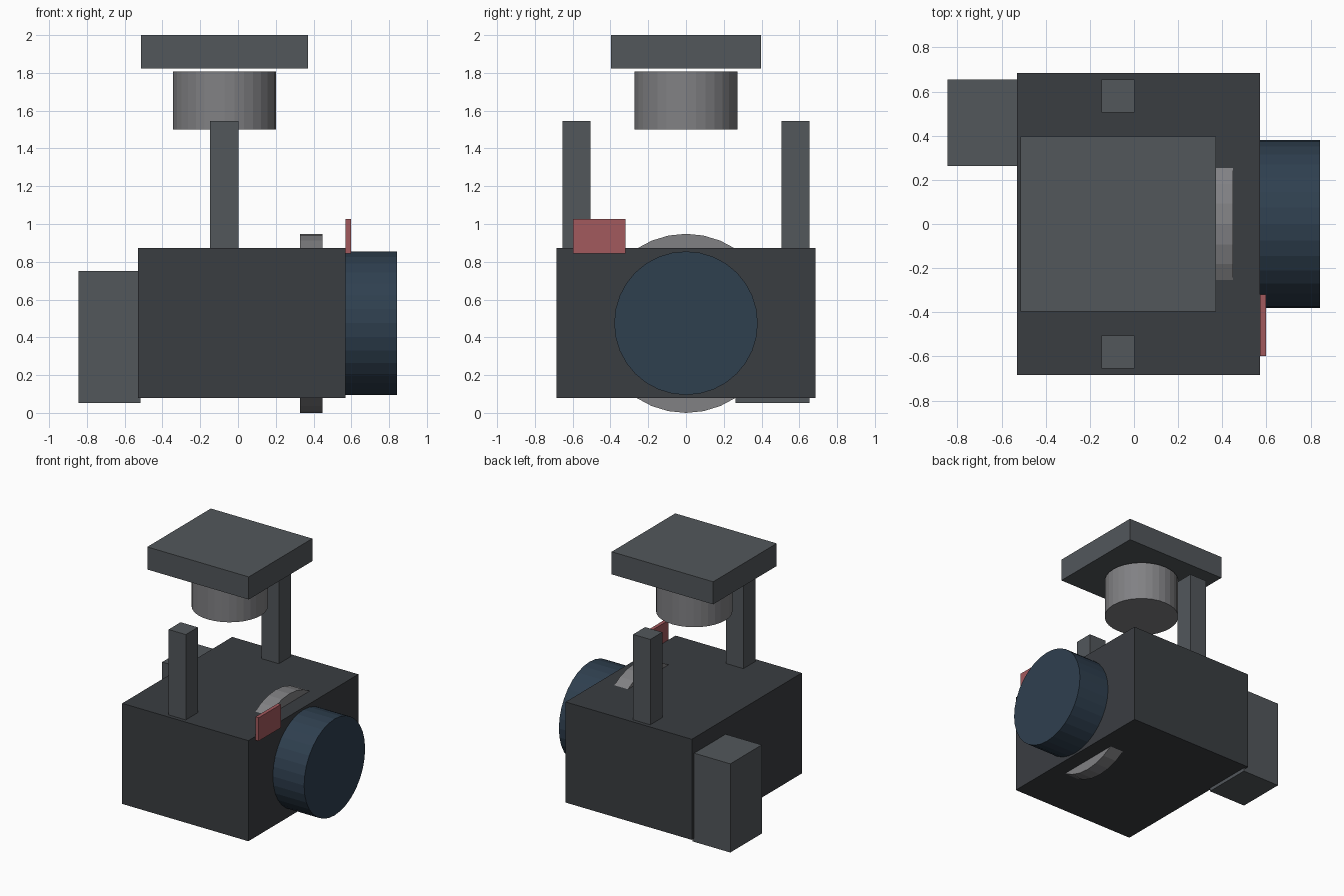
import bpy, bmesh, math
from mathutils import Matrix, Vector

if "Cube" in bpy.data.objects:
    bpy.data.objects.remove(bpy.data.objects["Cube"])


def material(name, rgb):
    m = bpy.data.materials.new(name)
    m.diffuse_color = (*rgb, 1)
    m.use_nodes = True
    m.node_tree.nodes["Principled BSDF"].inputs["Base Color"].default_value = m.diffuse_color
    return m


DARK = material("dark_housing", (0.042, 0.047, 0.053))
STEEL = material("steel", (0.085, 0.095, 0.105))
SILVER = material("silver", (0.22, 0.22, 0.23))
BLUE = material("blue_glass", (0.028, 0.05, 0.078))
RED = material("red_marker", (0.36, 0.10, 0.11))


def finish(name, bm, mat):
    me = bpy.data.meshes.new(name)
    bm.to_mesh(me)
    bm.free()
    me.materials.append(mat)
    ob = bpy.data.objects.new(name, me)
    bpy.context.collection.objects.link(ob)
    return ob


def box(name, x, y, z, mat):
    """Box from its (min, max) range on each axis."""
    bm = bmesh.new()
    size = Vector([b - a for a, b in (x, y, z)])
    mid = Vector([(a + b) / 2 for a, b in (x, y, z)])
    bmesh.ops.create_cube(bm, size=1, matrix=Matrix.Translation(mid) @ Matrix.Diagonal((*size, 1)))
    return finish(name, bm, mat)


def cylinder(name, centre, radius, depth, mat, along_x=False, sides=32):
    bm = bmesh.new()
    rot = Matrix.Rotation(math.pi / 2, 4, 'Y') if along_x else Matrix()
    bmesh.ops.create_cone(bm, cap_ends=True, segments=sides, radius1=radius, radius2=radius,
                          depth=depth, matrix=Matrix.Translation(centre) @ rot)
    return finish(name, bm, mat)


# Main housing with the rear pack on the left end
box("housing", (-0.53, 0.57), (-0.685, 0.685), (0.08, 0.873), DARK)
box("rear_pack", (-0.845, -0.515), (0.263, 0.655), (0.053, 0.752), STEEL)

# Lens on the right end, and the disc that pokes out above and below the housing
cylinder("lens", (0.705, 0, 0.475), 0.38, 0.275, BLUE, along_x=True)
cylinder("focus_disc", (0.388, 0, 0.474), 0.474, 0.12, SILVER, along_x=True)

# Red marker plate
box("marker_plate", (0.57, 0.598), (-0.597, -0.32), (0.843, 1.027), RED)

# Pair of upright arms
for side, name in ((-1, "front_arm"), (1, "back_arm")):
    box(name, (-0.147, 0.003), sorted((side * 0.505, side * 0.655)), (0.80, 1.546), STEEL)

# Swivel motor and the mounting plate floating just above it
cylinder("swivel_motor", (-0.072, 0, 1.653), 0.273, 0.307, SILVER)
box("mounting_plate", (-0.514, 0.371), (-0.396, 0.396), (1.822, 2.0), STEEL)
